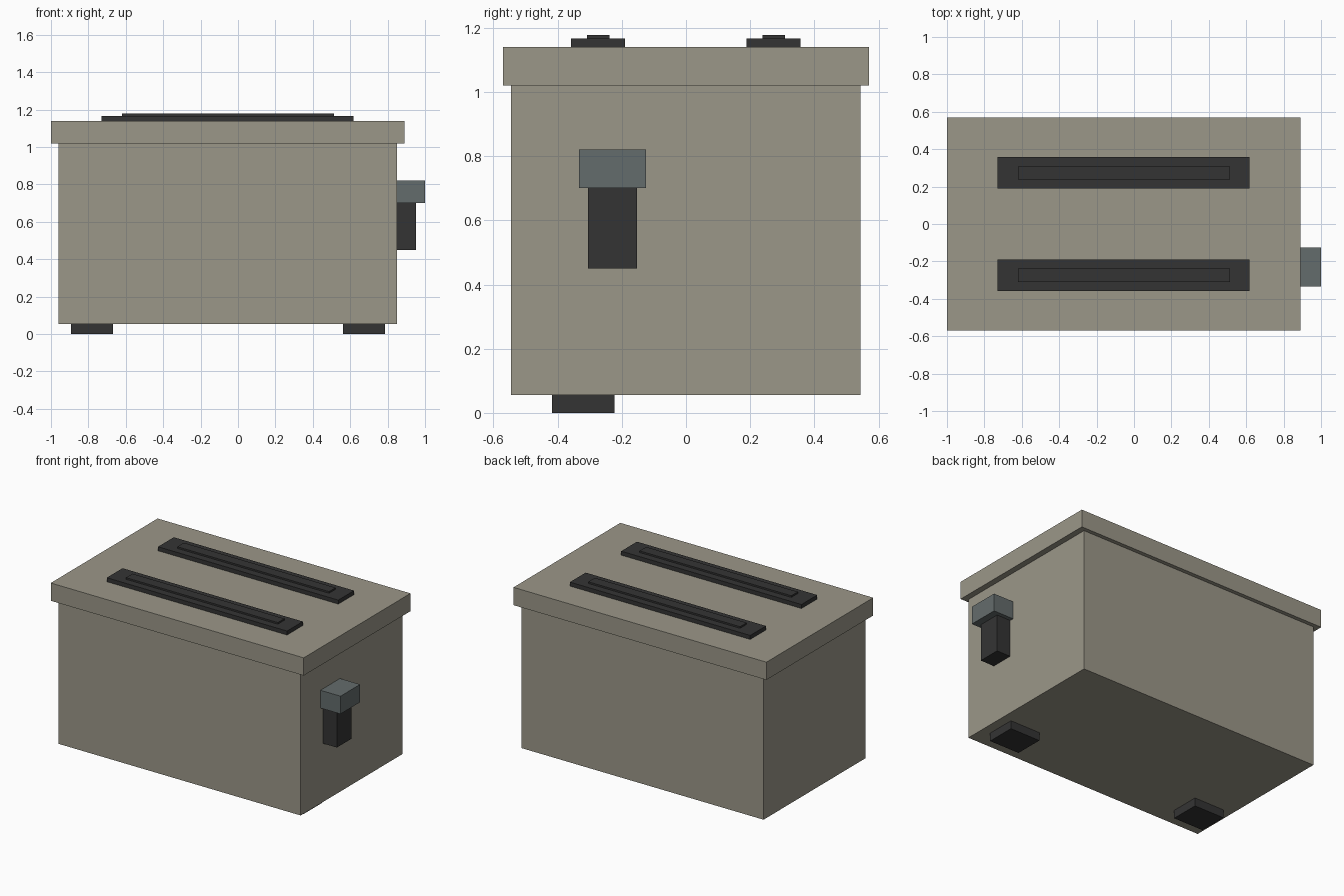
import bpy
import bmesh

cube = bpy.data.objects.get("Cube")
if cube:
    bpy.data.objects.remove(cube, do_unlink=True)


def material(name, color):
    mat = bpy.data.materials.new(name)
    mat.use_nodes = True
    mat.diffuse_color = (*color, 1)
    bsdf = next(n for n in mat.node_tree.nodes if n.type == 'BSDF_PRINCIPLED')
    bsdf.inputs["Base Color"].default_value = (*color, 1)
    return mat


BEIGE = material("warm beige", (0.33, 0.31, 0.25))
DARK = material("dark grey", (0.034, 0.034, 0.034))
STEEL = material("blue grey", (0.127, 0.15, 0.15))


def box(name, x, y, z, mat):
    """Flat-faced box spanning the given (min, max) ranges."""
    bm = bmesh.new()
    bmesh.ops.create_cube(bm, size=1)
    for v in bm.verts:
        v.co = [lo + (c + 0.5) * (hi - lo) for c, (lo, hi) in zip(v.co, (x, y, z))]
    mesh = bpy.data.meshes.new(name)
    bm.to_mesh(mesh)
    bm.free()
    mesh.materials.append(mat)
    obj = bpy.data.objects.new(name, mesh)
    bpy.context.collection.objects.link(obj)
    return obj


# Casing and overhanging lid
box("body", (-0.96, 0.85), (-0.545, 0.543), (0.055, 1.02), BEIGE)
box("lid", (-1.0, 0.89), (-0.57, 0.57), (1.02, 1.14), BEIGE)

# Two bread slots, each a rim with a raised inner strip
for side, yc in (("front", -0.274), ("back", 0.273)):
    box(side + "_slot_rim", (-0.73, 0.617), (yc - 0.084, yc + 0.084), (1.14, 1.167), DARK)
    box(side + "_slot_strip", (-0.62, 0.514), (yc - 0.035, yc + 0.035), (1.167, 1.178), DARK)

# Lever on the left side
box("lever_stem", (0.85, 0.953), (-0.306, -0.152), (0.45, 0.70), DARK)
box("lever_knob", (0.85, 1.0), (-0.334, -0.125), (0.70, 0.82), STEEL)

# Feet along the front edge
for side, xc in (("right", -0.78), ("left", 0.673)):
    box(side + "_foot", (xc - 0.112, xc + 0.112), (-0.418, -0.222), (0, 0.055), DARK)
